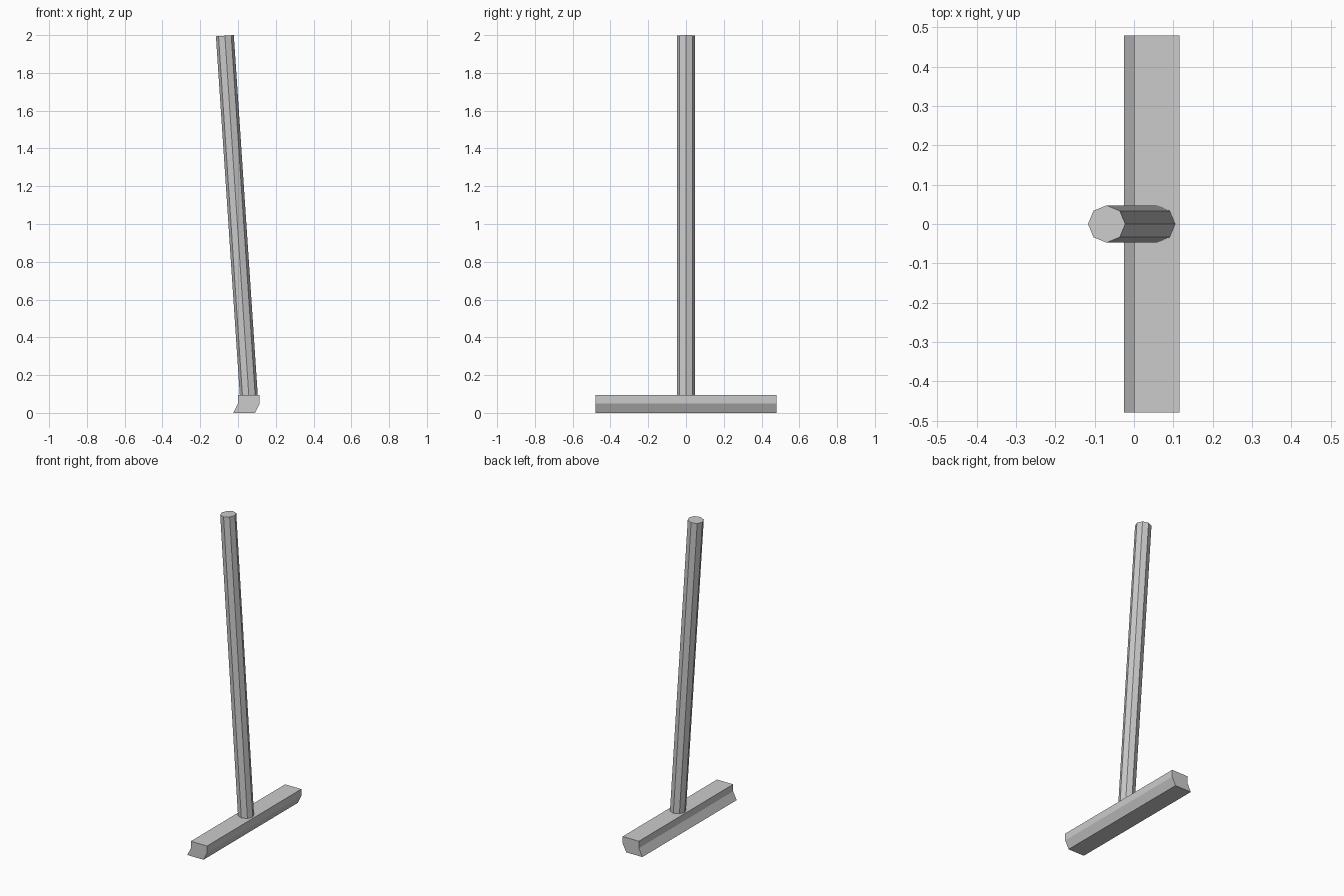
import bpy, bmesh
from mathutils import Vector, Matrix

if "Cube" in bpy.data.objects:
    bpy.data.objects.remove(bpy.data.objects["Cube"])


def add_object(name, bm):
    bmesh.ops.recalc_face_normals(bm, faces=bm.faces)
    mesh = bpy.data.meshes.new(name)
    bm.to_mesh(mesh)
    bm.free()
    obj = bpy.data.objects.new(name, mesh)
    bpy.context.collection.objects.link(obj)
    return obj


# Broom head: bent block profile extruded along y
profile = [(-0.025, 0), (0.09, 0), (0.115, 0.05), (0.115, 0.095), (0, 0.095), (0, 0.05)]
bm = bmesh.new()
face = bm.faces.new([bm.verts.new((x, -0.479, z)) for x, z in profile])
ext = bmesh.ops.extrude_face_region(bm, geom=[face], use_keep_orig=True)
bmesh.ops.translate(bm, vec=(0, 0.958, 0),
                    verts=[v for v in ext["geom"] if isinstance(v, bmesh.types.BMVert)])
add_object("broom_head", bm)

# Handle: leaning eight-sided pole, its foot sunk slightly into the head
foot, tip = Vector((0.0575, 0, 0.087)), Vector((-0.0695, 0, 1.997))
axis = tip - foot
tilt = Vector((0, 0, 1)).rotation_difference(axis).to_matrix().to_4x4()
bm = bmesh.new()
bmesh.ops.create_cone(bm, cap_ends=True, segments=8, radius1=0.0475, radius2=0.0475,
                      depth=axis.length,
                      matrix=Matrix.Translation((foot + tip) / 2) @ tilt)
add_object("handle", bm)
